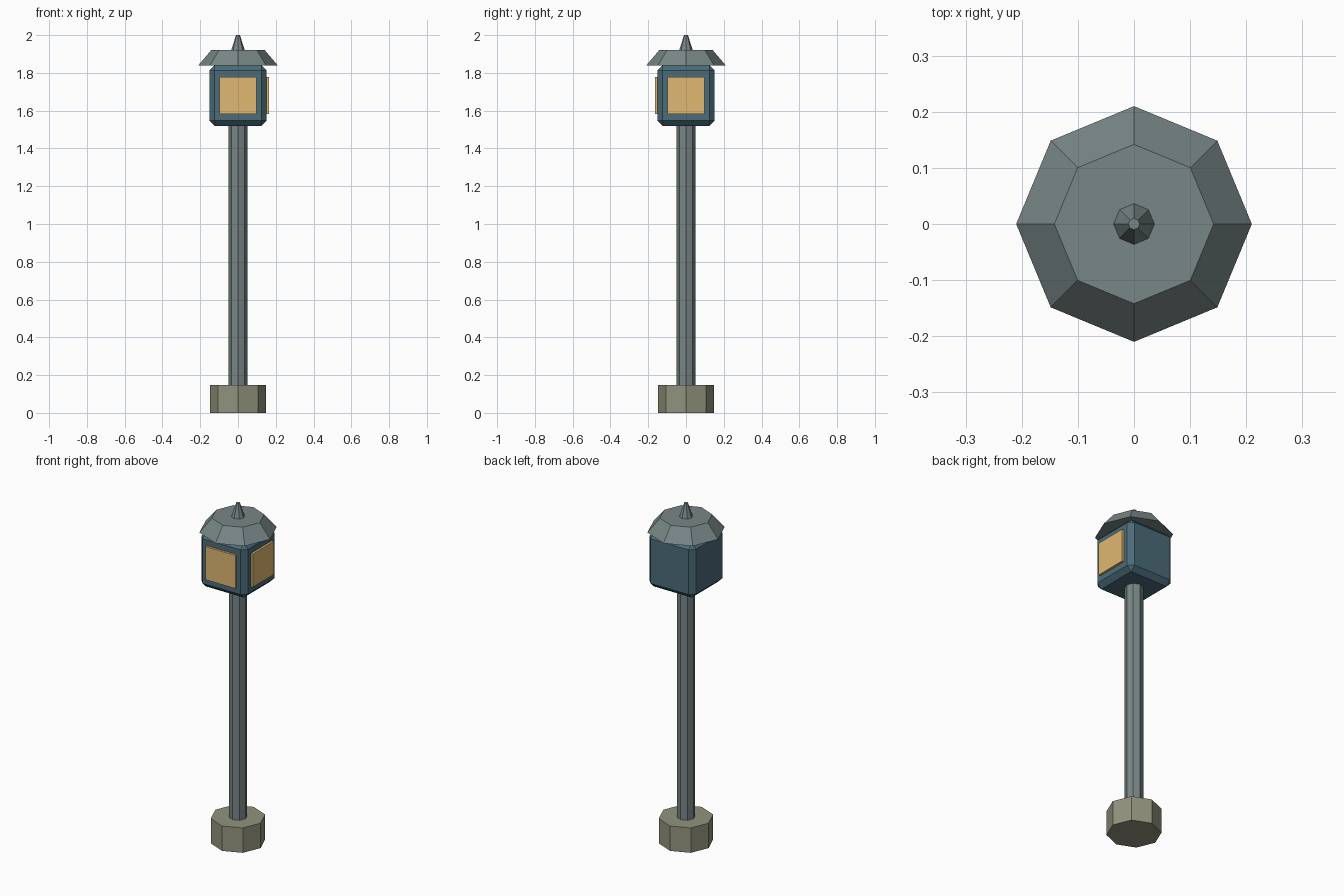
import bpy
import math

if "Cube" in bpy.data.objects:
    bpy.data.objects.remove(bpy.data.objects["Cube"])


def material(name, rgb):
    m = bpy.data.materials.new(name)
    m.diffuse_color = (*rgb, 1)
    m.use_nodes = True
    m.node_tree.nodes["Principled BSDF"].inputs["Base Color"].default_value = m.diffuse_color
    return m


stone = material("stone", (0.29, 0.29, 0.21))
iron = material("iron", (0.19, 0.24, 0.24))
blue = material("blue_paint", (0.07, 0.15, 0.19))
amber = material("amber_glass", (0.75, 0.48, 0.17))


def octagon(name, r_bottom, r_top, z0, z1, mat):
    """Eight-sided prism or frustum with a corner on the x axis."""
    bpy.ops.mesh.primitive_cone_add(vertices=8, radius1=r_bottom, radius2=r_top,
                                    depth=z1 - z0, location=(0, 0, (z0 + z1) / 2))
    ob = bpy.context.object
    ob.name = name
    ob.data.materials.append(mat)
    return ob


def box(name, size, loc, mat, chamfer=0, turn=0):
    """Box with real dimensions, optionally chamfered."""
    bpy.ops.mesh.primitive_cube_add(size=1, location=loc, rotation=(0, 0, turn))
    ob = bpy.context.object
    ob.name = name
    ob.scale = size
    bpy.ops.object.transform_apply(location=False, rotation=False, scale=True)
    ob.data.materials.append(mat)
    if chamfer:
        mod = ob.modifiers.new("chamfer", 'BEVEL')
        mod.width = chamfer
        mod.segments = 1
    return ob


# Base and post
octagon("base", 0.148, 0.148, 0, 0.147, stone)
octagon("post", 0.05, 0.05, 0.14, 1.54, iron)

# Lantern housing with panes on the front and right sides only
box("lantern_housing", (0.304, 0.304, 0.32), (0, 0, 1.68), blue, chamfer=0.028)
for name, angle in (("front_pane", -math.pi / 2), ("right_pane", 0)):
    loc = (0.154 * math.cos(angle), 0.154 * math.sin(angle), 1.68)
    box(name, (0.022, 0.196, 0.196), loc, amber, turn=angle)

# Roof and finial
octagon("roof", 0.21, 0.142, 1.84, 1.92, iron)
octagon("finial", 0.037, 0.01, 1.918, 2.0, iron)
